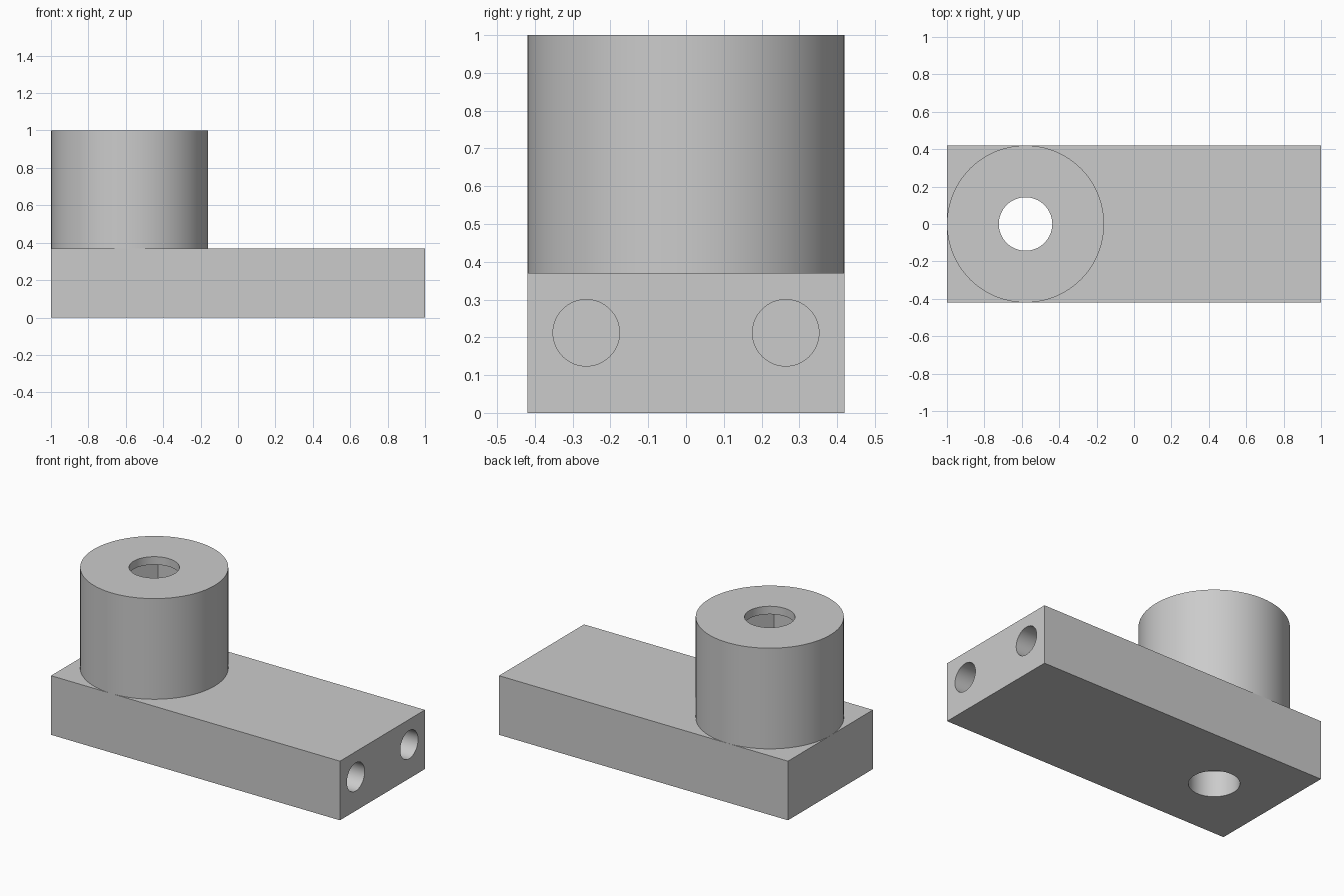
import bpy
from math import pi

cube = bpy.data.objects.get("Cube")
if cube:
    bpy.data.objects.remove(cube, do_unlink=True)

# Single plain grey
grey = bpy.data.materials.new("plain grey")
grey.use_nodes = True
colour = (0.6, 0.6, 0.6, 1)
grey.diffuse_color = colour
grey.node_tree.nodes["Principled BSDF"].inputs["Base Color"].default_value = colour

LENGTH, WIDTH, BASE_TOP, TOP = 2.0, 0.84, 0.37, 1.0
POST_X = -0.58


def finish(obj, name):
    obj.name = name
    obj.data.materials.append(grey)
    return obj


def upright(name, radius, bottom, top, sides=96, turn=0):
    bpy.ops.mesh.primitive_cylinder_add(
        vertices=sides, radius=radius, depth=top - bottom,
        location=(POST_X, 0, (bottom + top) / 2), rotation=(0, 0, turn))
    return finish(bpy.context.object, name)


def cut(target, cutter):
    mod = target.modifiers.new("cut", 'BOOLEAN')
    mod.operation = 'DIFFERENCE'
    mod.solver = 'EXACT'
    mod.object = cutter
    bpy.ops.object.select_all(action='DESELECT')
    target.select_set(True)
    bpy.context.view_layer.objects.active = target
    bpy.ops.object.modifier_apply(modifier=mod.name)


# Base block and round post standing on one end
bpy.ops.mesh.primitive_cube_add(size=1, location=(0, 0, BASE_TOP / 2))
base = finish(bpy.context.object, "base_block")
base.scale = (LENGTH, WIDTH, BASE_TOP)
bpy.ops.object.transform_apply(location=False, rotation=False, scale=True)
post = upright("round_post", WIDTH / 2, BASE_TOP, TOP)

# Vertical bore with a wider hexagonal pocket between its two lips
cutters = [upright("bore_cutter", 0.143, -0.1, TOP + 0.1, 64),
           upright("hex_cutter", 0.26, 0.16, 0.95, 6, pi / 6)]
for cutter in cutters:
    cut(base, cutter)
    cut(post, cutter)

# Pair of blind holes in the free end of the base
for side in (-1, 1):
    bpy.ops.mesh.primitive_cylinder_add(
        vertices=64, radius=0.088, depth=0.8,
        location=(LENGTH / 2 - 0.2, side * 0.264, 0.212), rotation=(0, pi / 2, 0))
    cutter = finish(bpy.context.object, "end_hole_cutter")
    cutters.append(cutter)
    cut(base, cutter)

for cutter in cutters:
    bpy.data.objects.remove(cutter, do_unlink=True)

# Smooth the round walls, keep the edges crisp
bpy.ops.object.select_all(action='DESELECT')
for part in (base, post):
    part.select_set(True)
    bpy.context.view_layer.objects.active = part
bpy.ops.object.shade_smooth_by_angle(angle=pi / 6)
